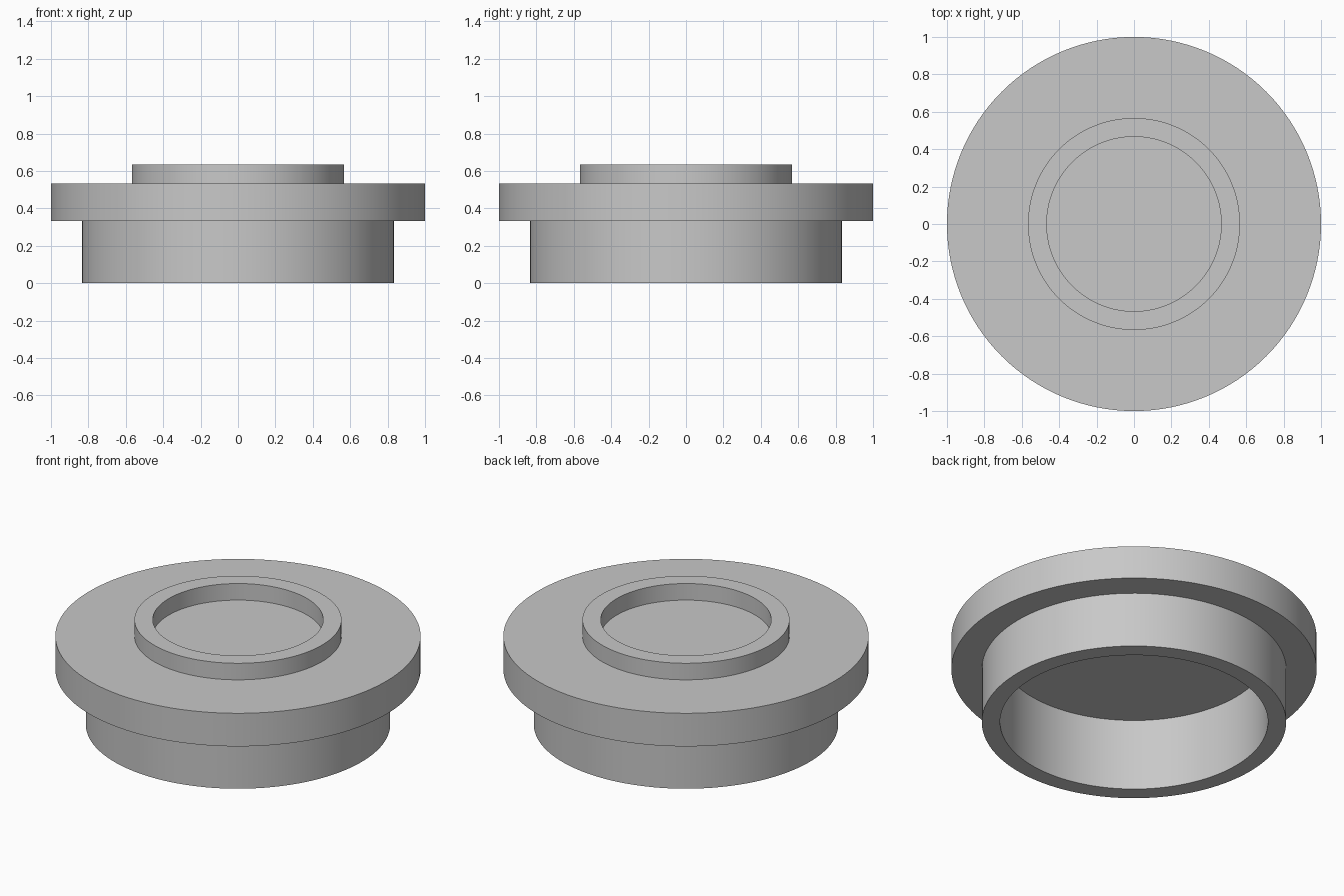
import bpy
import bmesh
import math

cube = bpy.data.objects.get("Cube")
if cube:
    bpy.data.objects.remove(cube, do_unlink=True)

# One plain grey material
grey = bpy.data.materials.new("plain grey")
grey.use_nodes = True
colour = (0.58, 0.58, 0.58, 1)
grey.diffuse_color = colour
grey.node_tree.nodes["Principled BSDF"].inputs["Base Color"].default_value = colour

# Half section as (radius, height), in thirtieths of the flange radius
UNIT = 1 / 30
SECTION = [
    (14, 16), (14, 19),             # recess wall inside the top rim
    (17, 19), (17, 16),             # top rim
    (30, 16), (30, 10),             # wide flange
    (25, 10), (25, 0),              # lower collar
    (22, 0), (22, 13),              # deep socket underneath
]


def lathe(name, section, material, steps=128):
    """Turn an open section around z and close its two flat ends."""
    bm = bmesh.new()
    verts = [bm.verts.new((r * UNIT, 0, z * UNIT)) for r, z in section]
    edges = [bm.edges.new(pair) for pair in zip(verts, verts[1:])]
    bmesh.ops.spin(bm, geom=verts + edges, cent=(0, 0, 0), axis=(0, 0, 1),
                   angle=math.tau, steps=steps)
    bmesh.ops.remove_doubles(bm, verts=bm.verts[:], dist=1e-4)
    bmesh.ops.holes_fill(bm, edges=bm.edges[:], sides=0)
    bmesh.ops.recalc_face_normals(bm, faces=bm.faces[:])
    mesh = bpy.data.meshes.new(name)
    bm.to_mesh(mesh)
    bm.free()
    mesh.materials.append(material)
    obj = bpy.data.objects.new(name, mesh)
    bpy.context.collection.objects.link(obj)
    return obj


# Flanged cap with rim, collar, recess and socket in one solid
cap = lathe("flanged_cap", SECTION, grey)
bpy.ops.object.select_all(action="DESELECT")
cap.select_set(True)
bpy.context.view_layer.objects.active = cap
bpy.ops.object.shade_smooth_by_angle(angle=math.radians(30))
